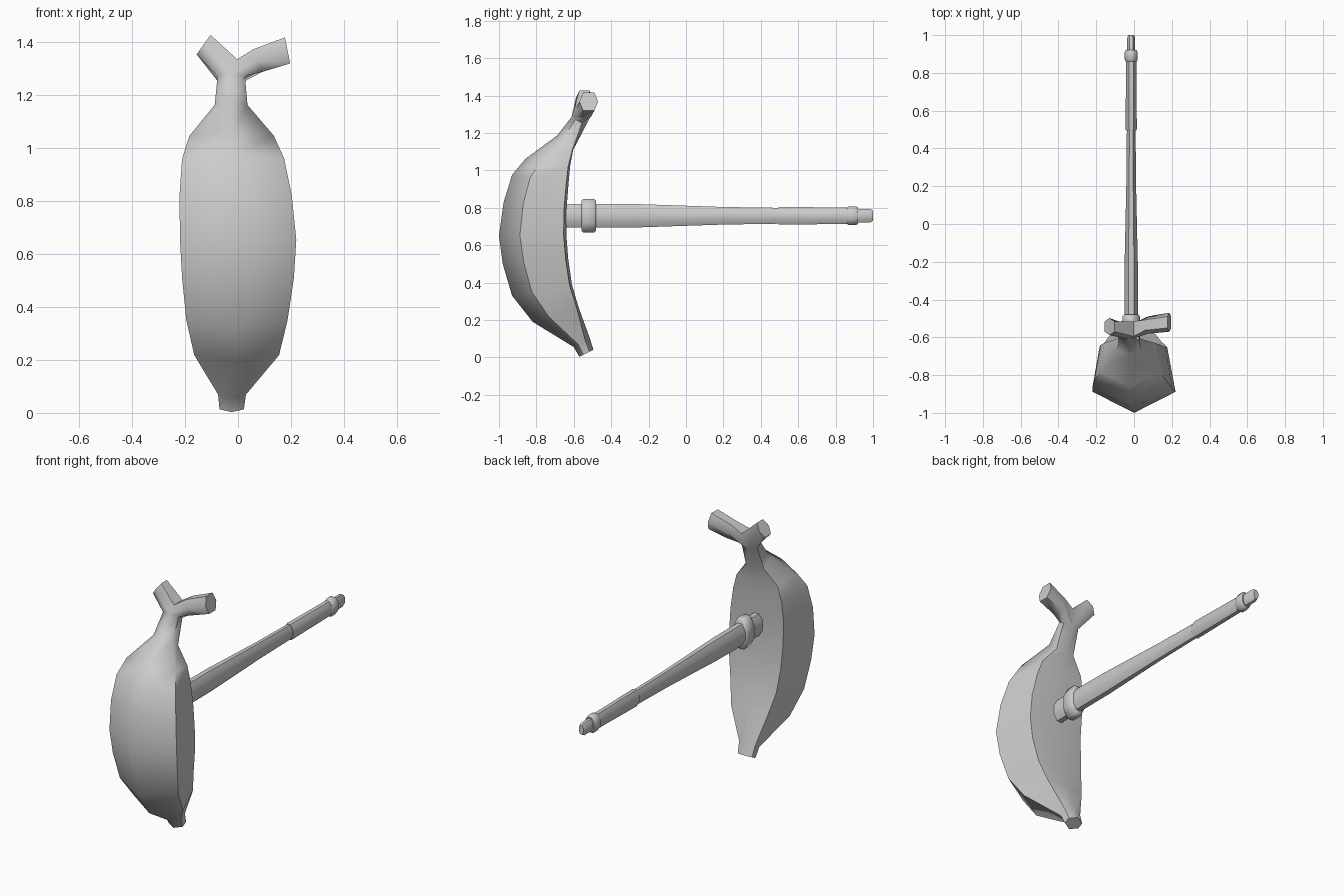
import bpy, bmesh, math
from mathutils import Vector

if "Cube" in bpy.data.objects:
    bpy.data.objects.remove(bpy.data.objects["Cube"])


def finish(bm, name, angle):
    bmesh.ops.recalc_face_normals(bm, faces=bm.faces)
    me = bpy.data.meshes.new(name)
    bm.to_mesh(me)
    bm.free()
    ob = bpy.data.objects.new(name, me)
    bpy.context.collection.objects.link(ob)
    bpy.ops.object.select_all(action='DESELECT')
    ob.select_set(True)
    bpy.context.view_layer.objects.active = ob
    bpy.ops.object.shade_smooth_by_angle(angle=math.radians(angle))
    return ob


def add_ring(bm, pts):
    return [bm.verts.new(p) for p in pts]


def bridge(bm, a, b):
    n = len(a)
    for i in range(n):
        j = (i + 1) % n
        bm.faces.new((a[i], a[j], b[j], b[i]))


# Banana: each ring is front y,z / back y,z / left x, right x / back-corner width, side depth
rings = [
    (-.570, .003, -.495, .040, -.070, .022, 1.0, .28),
    (-.600, .055, -.515, .105, -.075, .030, 1.0, .28),
    (-.820, .190, -.575, .270, -.165, .155, .75, .35),
    (-.930, .330, -.610, .390, -.195, .187, .78, .33),
    (-.980, .500, -.630, .530, -.211, .211, .80, .32),
    (-1.00, .650, -.640, .660, -.219, .220, .80, .31),
    (-.975, .830, -.638, .800, -.221, .203, .82, .31),
    (-.930, .975, -.628, .930, -.211, .174, .82, .32),
    (-.860, 1.06, -.620, 1.02, -.183, .135, .84, .34),
    (-.690, 1.185, -.603, 1.11, -.088, .036, .95, .30),
    (-.612, 1.285, -.535, 1.24, -.077, .026, 1.0, .28),
]


def section(r):
    fy, fz, by, bz, xl, xr, w, t = r
    f, b = Vector((0, fy, fz)), Vector((0, by, bz))
    mid = (xl + xr) / 2
    s = 1 - t if w == 1 else .96
    out = []
    for x, k in ((mid, 0), (xr, t), (mid + (xr - mid) * w, s),
                 (mid, 1), (mid + (xl - mid) * w, s), (xl, t)):
        p = f.lerp(b, k)
        out.append((x, p.y, p.z))
    return out


bm = bmesh.new()
loops = [add_ring(bm, section(r)) for r in rings]
for a, b in zip(loops, loops[1:]):
    bridge(bm, a, b)
bm.faces.new(loops[0])

# Forked stem: the last ring splits in two at a crotch edge
F, R1, R2, B, L2, L1 = loops[-1]
C1, C2 = add_ring(bm, [(-.003, -.595, 1.335), (-.003, -.515, 1.335)])


def branch(start, stops):
    prev = start
    for c, up, r in stops:
        u = Vector((up[0], 0, up[1])).normalized()
        v = Vector((0, 1, 0))
        ring = add_ring(bm, [Vector(c) + r * (v * a + u * h) for a, h in
                             ((-1, 0), (-.6, -1), (.6, -1), (1, 0), (.6, 1), (-.6, 1))])
        bridge(bm, prev, ring)
        prev = ring
    bm.faces.new(prev)


branch([F, R1, R2, B, C2, C1], [((.075, -.535, 1.33), (-.35, .9), .046),
                                ((.187, -.52, 1.368), (-.2, 1), .050)])
branch([F, L1, L2, B, C2, C1], [((-.130, -.543, 1.39), (.58, .81), .045)])
finish(bm, "banana", 60)


# Handle: oval octagonal tubes along y
def tube(name, profile):
    bm = bmesh.new()
    prev = None
    for y, rx, rz in profile:
        ring = []
        for i in range(8):
            a = math.tau * (i + .5) / 8
            k = 1 / math.cos(math.pi / 8)
            ring.append((-.015 + rx * k * math.cos(a), y, .757 + rz * k * math.sin(a)))
        ring = add_ring(bm, ring)
        if prev:
            bridge(bm, prev, ring)
        else:
            bm.faces.new(ring)
        prev = ring
    bm.faces.new(prev)
    return finish(bm, name, 50)


tube("handle_shaft", [(-.655, .037, .064), (-.25, .036, .062), (.2, .026, .047), (.52, .023, .042)])
tube("handle_collar", [(-.56, .038, .080), (-.55, .047, .090), (-.49, .047, .090), (-.48, .038, .080)])
tube("handle_grip", [(.495, .028, .046), (.505, .030, .048), (.87, .027, .043)])
tube("handle_end_ring", [(.86, .029, .043), (.87, .034, .050), (.91, .034, .050), (.92, .029, .043)])
tube("handle_tip", [(.91, .021, .036), (.985, .021, .036), (1.0, .016, .026)])
